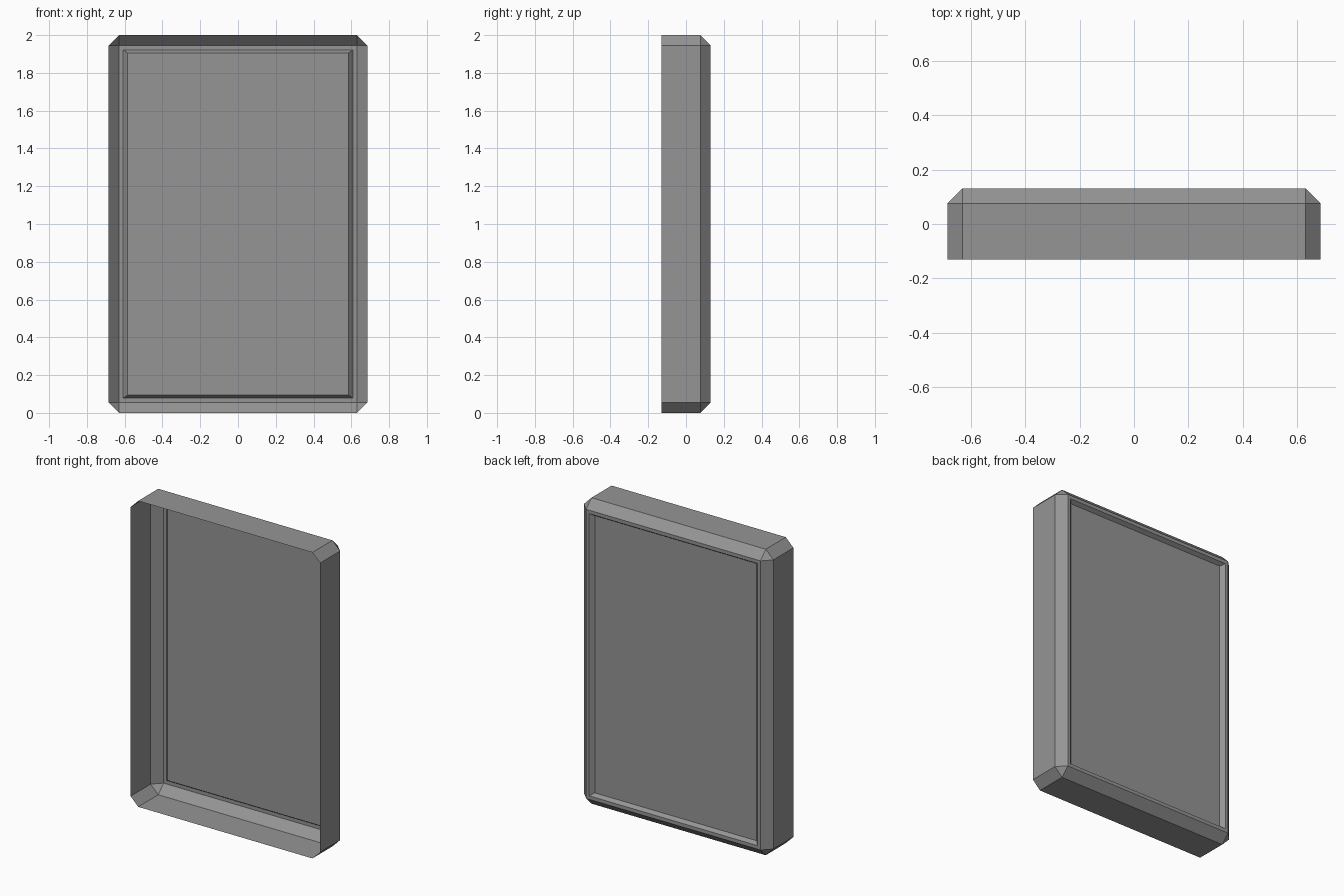
import bpy
import bmesh
from mathutils import Matrix, Vector

cube = bpy.data.objects.get("Cube")
if cube:
    bpy.data.objects.remove(cube, do_unlink=True)

WIDTH, DEPTH, HEIGHT = 1.37, 0.262, 2.0
CHAMFER = 0.055
RECESS = 0.025

grey = bpy.data.materials.new("mid_grey")
grey.use_nodes = True
grey.diffuse_color = (0.3, 0.3, 0.3, 1)
grey.node_tree.nodes["Principled BSDF"].inputs["Base Color"].default_value = grey.diffuse_color

# Thin box standing on the floor
bm = bmesh.new()
size = Matrix.Diagonal((WIDTH, DEPTH, HEIGHT, 1))
bmesh.ops.create_cube(bm, size=1, matrix=Matrix.Translation((0, 0, HEIGHT / 2)) @ size)

# Open front
front = [f for f in bm.faces if f.normal.y < -0.9]
bmesh.ops.delete(bm, geom=front, context="FACES_ONLY")

# Chamfer every edge except the open rim
edges = [e for e in bm.edges if not e.is_boundary]
bmesh.ops.bevel(bm, geom=edges, offset=CHAMFER, offset_type="OFFSET",
                segments=1, profile=0.5, affect="EDGES")
bm.normal_update()


def inset_back(margin_x, margin_z, depth):
    """Inset the back panel by separate margins and push it inwards."""
    back = max((f for f in bm.faces if f.normal.y > 0.99), key=lambda f: f.calc_area())
    bmesh.ops.inset_region(bm, faces=[back], thickness=margin_z, use_even_offset=True)
    for v in back.verts:
        side = 1 if v.co.x > 0 else -1
        v.co += Vector((side * (margin_z - margin_x), -depth, 0))
    bm.normal_update()


# Flat border, then the sloping edge of the recessed panel
inset_back(0.022, 0.023, 0)
inset_back(0.023, 0.016, RECESS)

mesh = bpy.data.meshes.new("open_tray")
bm.to_mesh(mesh)
bm.free()
mesh.materials.append(grey)
tray = bpy.data.objects.new("open_tray", mesh)
bpy.context.collection.objects.link(tray)
